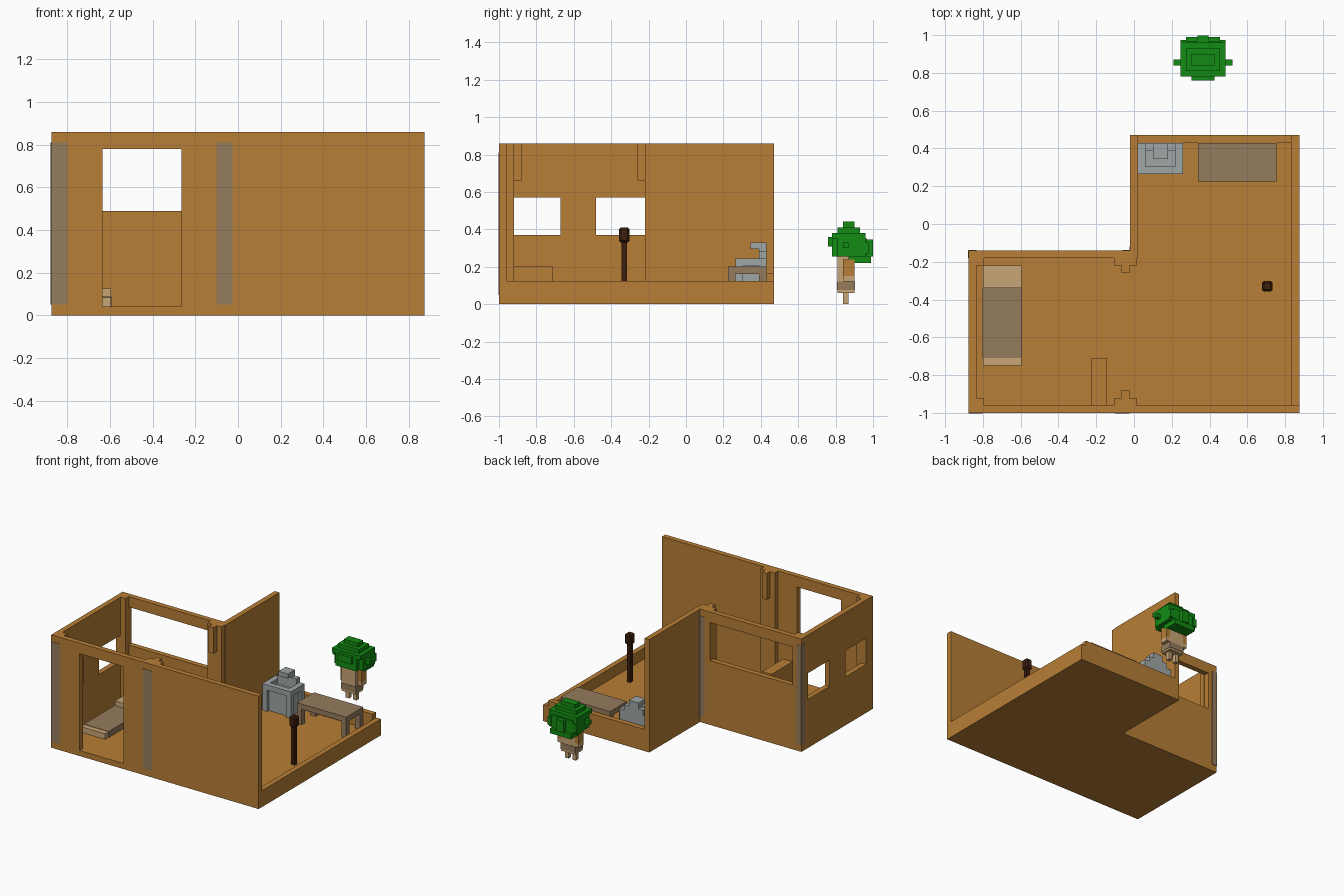
import bpy
import bmesh
from mathutils import Matrix, Vector

default_cube = bpy.data.objects.get("Cube")
if default_cube:
    bpy.data.objects.remove(default_cube, do_unlink=True)


def make_material(name, red, green, blue):
    material = bpy.data.materials.new(name)
    material.use_nodes = True
    colour = (red, green, blue, 1)
    material.diffuse_color = colour
    material.node_tree.nodes["Principled BSDF"].inputs["Base Color"].default_value = colour
    return material


timber = make_material("timber brown", 0.48, 0.21, 0.037)
tan = make_material("pale tan", 0.58, 0.38, 0.18)
drab = make_material("drab brown", 0.30, 0.20, 0.11)
grey = make_material("stone grey", 0.35, 0.38, 0.38)
dark = make_material("dark brown", 0.045, 0.013, 0.004)
leaf = make_material("leaf green", 0.006, 0.26, 0.006)


def add_box(mesh, x_range, y_range, z_range):
    low, high = map(Vector, zip(x_range, y_range, z_range))
    size = high - low
    matrix = Matrix.Translation((low + high) / 2) @ Matrix.Diagonal((*size, 1))
    bmesh.ops.create_cube(mesh, size=1, matrix=matrix)


def finish(name, material, mesh):
    data = bpy.data.meshes.new(name)
    mesh.to_mesh(data)
    mesh.free()
    data.materials.append(material)
    part = bpy.data.objects.new(name, data)
    bpy.context.scene.collection.objects.link(part)
    return part


def boxes(name, material, *items):
    mesh = bmesh.new()
    for item in items:
        add_box(mesh, *item)
    return finish(name, material, mesh)


# Shared outline of the building
WALL = 0.04
FLOOR = 0.042
RAIL = 0.125
ROOF = 0.86
WEST, EAST = -0.875, 0.875
FRONT, MIDDLE, BACK = -1, -0.14, 0.47
CORNER = -0.02
INNER_WEST, INNER_EAST = WEST + WALL, EAST - WALL
INNER_FRONT, INNER_MIDDLE = FRONT + WALL, MIDDLE - WALL
INNER_BACK = BACK - WALL
full = (0, ROOF)

# L-shaped floor slab
mesh = bmesh.new()
outline = [(WEST, FRONT), (EAST, FRONT), (EAST, BACK),
           (CORNER, BACK), (CORNER, MIDDLE), (WEST, MIDDLE)]
base = mesh.faces.new([mesh.verts.new((x, y, 0)) for x, y in outline])
slab = bmesh.ops.extrude_face_region(mesh, geom=[base])
raised = [v for v in slab["geom"] if isinstance(v, bmesh.types.BMVert)]
bmesh.ops.translate(mesh, verts=raised, vec=(0, 0, FLOOR))
bmesh.ops.recalc_face_normals(mesh, faces=mesh.faces)
finish("floor", timber, mesh)

# Front wall around the doorway
front_y = (FRONT, INNER_FRONT)
door_left, door_right, lintel = -0.635, -0.265, 0.78
boxes("front_wall", timber,
      ((WEST, door_left), front_y, full),
      ((door_right, EAST), front_y, full),
      ((door_left, door_right), front_y, (lintel, ROOF)),
      ((door_left, door_right), front_y, (0, FLOOR)))

# Back wall around the wide opening
back_y = (INNER_MIDDLE, MIDDLE)
open_left, open_right, sill = -0.8, -0.105, 0.49
boxes("back_wall", timber,
      ((WEST, open_left), back_y, full),
      ((open_right, CORNER), back_y, full),
      ((open_left, open_right), back_y, (0, sill)),
      ((open_left, open_right), back_y, (lintel, ROOF)))

# Side wall with two windows
side_x = (WEST, INNER_WEST)
bottom, top = 0.37, 0.57
boxes("side_wall", timber,
      (side_x, (FRONT, MIDDLE), (0, bottom)),
      (side_x, (FRONT, MIDDLE), (top, ROOF)),
      (side_x, (FRONT, -0.92), (bottom, top)),
      (side_x, (-0.67, -0.48), (bottom, top)),
      (side_x, (-0.22, MIDDLE), (bottom, top)))

# Partition and low terrace walls
boxes("partition_wall", timber, ((CORNER, CORNER + WALL), (INNER_MIDDLE, BACK), full))
boxes("terrace_walls", timber,
      ((INNER_EAST, EAST), (INNER_FRONT, BACK), (0, RAIL)),
      ((CORNER, INNER_EAST), (INNER_BACK, BACK), (0, RAIL + WALL)))

# Pillars and hanging brackets, mirrored between front and back walls
for side, wall_y, inward in (("front", INNER_FRONT, 1), ("back", INNER_MIDDLE, -1)):
    near = sorted((wall_y, wall_y + inward * WALL))
    deep = sorted((wall_y, wall_y + inward * WALL * 2))
    boxes(side + "_pillars", timber,
          ((INNER_WEST, INNER_WEST + WALL), near, full),
          ((open_right, open_right + WALL * 3), near, full))
    boxes(side + "_bracket", timber,
          ((open_right + WALL, open_right + WALL * 2), deep, (0.66, ROOF)))

# Thin weathered strips on the outer walls
PLATE = 0.003
strip_z = (0.05, 0.81)
boxes("weathered_strips", drab,
      ((WEST, -0.8), (FRONT - PLATE, FRONT), strip_z),
      ((-0.1, -0.025), (FRONT - PLATE, FRONT), strip_z),
      ((WEST, WEST + WALL), (MIDDLE, MIDDLE + PLATE), strip_z),
      ((WEST - PLATE, WEST), (MIDDLE - WALL, MIDDLE), strip_z),
      ((CORNER - WALL, CORNER), (MIDDLE, MIDDLE + PLATE), strip_z),
      ((CORNER - PLATE, CORNER), (MIDDLE, MIDDLE + WALL / 2), strip_z))

# Low bench block beside the front wall
boxes("bench", timber, ((-0.225, -0.145), (INNER_FRONT, -0.71), (FLOOR, 0.2)))

# Bed
bed_left, bed_right, mattress = -0.8, -0.595, 0.085
boxes("mattress", tan, ((bed_left, bed_right), (-0.75, -0.22), (FLOOR, mattress)))
boxes("pillow", tan, ((bed_left, bed_right), (-0.34, -0.22), (mattress, RAIL)))
boxes("blanket", drab, ((bed_left - PLATE, bed_right + PLATE), (-0.71, -0.34),
                        (FLOOR, mattress + PLATE)))

# Table with four legs
left, right, near, table_top = 0.34, 0.755, 0.225, 0.2
under = table_top - WALL
boxes("table_top", drab, ((left, right), (near, INNER_BACK), (under, table_top)))
boxes("table_legs", drab,
      *[((x, x + WALL), (y, y + WALL), (FLOOR, under))
        for x in (left, right - WALL) for y in (near, INNER_BACK - WALL)])

# Wash stand: rimmed counter, legs, cabinet and tap
left, right, near, counter = 0.02, 0.26, 0.265, 0.245
under = counter - WALL
boxes("basin_rim", grey,
      ((left, left + WALL), (near, INNER_BACK), (under, counter)),
      ((right - WALL, right), (near, INNER_BACK), (under, counter)),
      ((left, right), (near, near + WALL), (under, counter)),
      ((left, right), (INNER_BACK - WALL, INNER_BACK), (under, counter)))
boxes("basin_cabinet", grey,
      ((left + WALL / 2, right - WALL / 2), (near + WALL / 2, INNER_BACK), (FLOOR, under)))
boxes("basin_legs", grey,
      *[((x, x + WALL), (y, y + WALL), (FLOOR, under))
        for x in (left, right - WALL) for y in (near, INNER_BACK - WALL)])
tap = (left + WALL * 2, right - WALL * 2)
tap_back = (INNER_BACK - WALL, INNER_BACK)
boxes("tap", grey,
      (tap, tap_back, (counter, 0.33)),
      (tap, (0.345, INNER_BACK), (0.295, 0.33)))
boxes("tap_knobs", grey,
      *[((x, x + WALL), tap_back, (counter, counter + WALL))
        for x in (left + WALL, right - WALL * 2)])

# Torch post with a chamfered head
x, y, neck = 0.705, -0.33, 0.33
boxes("torch_post", dark, ((x - 0.015, x + 0.015), (y - 0.015, y + 0.015), (FLOOR, neck)))
head = boxes("torch_head", dark, ((x - 0.028, x + 0.028), (y - 0.028, y + 0.028), (neck, 0.41)))
chamfer = head.modifiers.new("chamfer", "BEVEL")
chamfer.width = 0.01
chamfer.segments = 1

# Small blocky figure: body, belly band, legs and arms
cx, cy, cell = 0.365, 0.87, 0.03
body_y = (cy - cell * 2, cy + cell)
boxes("figure_body", tan, ((cx - cell * 2, cx + cell * 2), body_y, (cell * 2, cell * 9)))
boxes("figure_belly_band", drab,
      ((cx - cell * 2 - PLATE, cx + cell * 2 + PLATE),
       (body_y[0] - PLATE, body_y[1] + PLATE), (cell * 2.5, cell * 4)))
for side, sign in (("left", 1), ("right", -1)):
    leg = sorted((cx + sign * cell / 2, cx + sign * cell * 1.5))
    arm = sorted((cx + sign * cell * 2, cx + sign * cell * 3))
    boxes(side + "_leg", tan, (leg, (cy - cell, cy), (0, cell * 2)))
    boxes(side + "_arm", timber, (arm, (cy - cell, cy + cell), (cell * 5, cell * 8)))
    boxes(side + "_hand", tan, (arm, (cy - cell, cy + cell), (cell * 4, cell * 5)))

# Stepped leafy mop: each row is half width, front, back, bottom, top in cells
rows = [(2, -1, 1, 13.7, 14.7), (3, -2, 2, 12.7, 13.7), (4, -3, 3, 11.7, 12.7),
        (2, -3.7, 3, 10.3, 12), (4, -2, 3, 8.5, 11.7), (3, -3, 3.3, 8.5, 11.7),
        (1, 3, 4.3, 8.5, 11.5), (5.2, -1, 0, 10, 11), (3, 0, 4, 7.3, 8.5)]
boxes("leafy_mop", leaf,
      *[((cx - w * cell, cx + w * cell), (cy + a * cell, cy + b * cell),
         (low * cell, high * cell)) for w, a, b, low, high in rows])
boxes("leaf_tufts", leaf,
      *[((cx + x * cell, cx + (x + 1) * cell), (cy + cell * 2, cy + cell * 3.5),
         (cell * 9, cell * 11)) for x in (-4, 3)])
